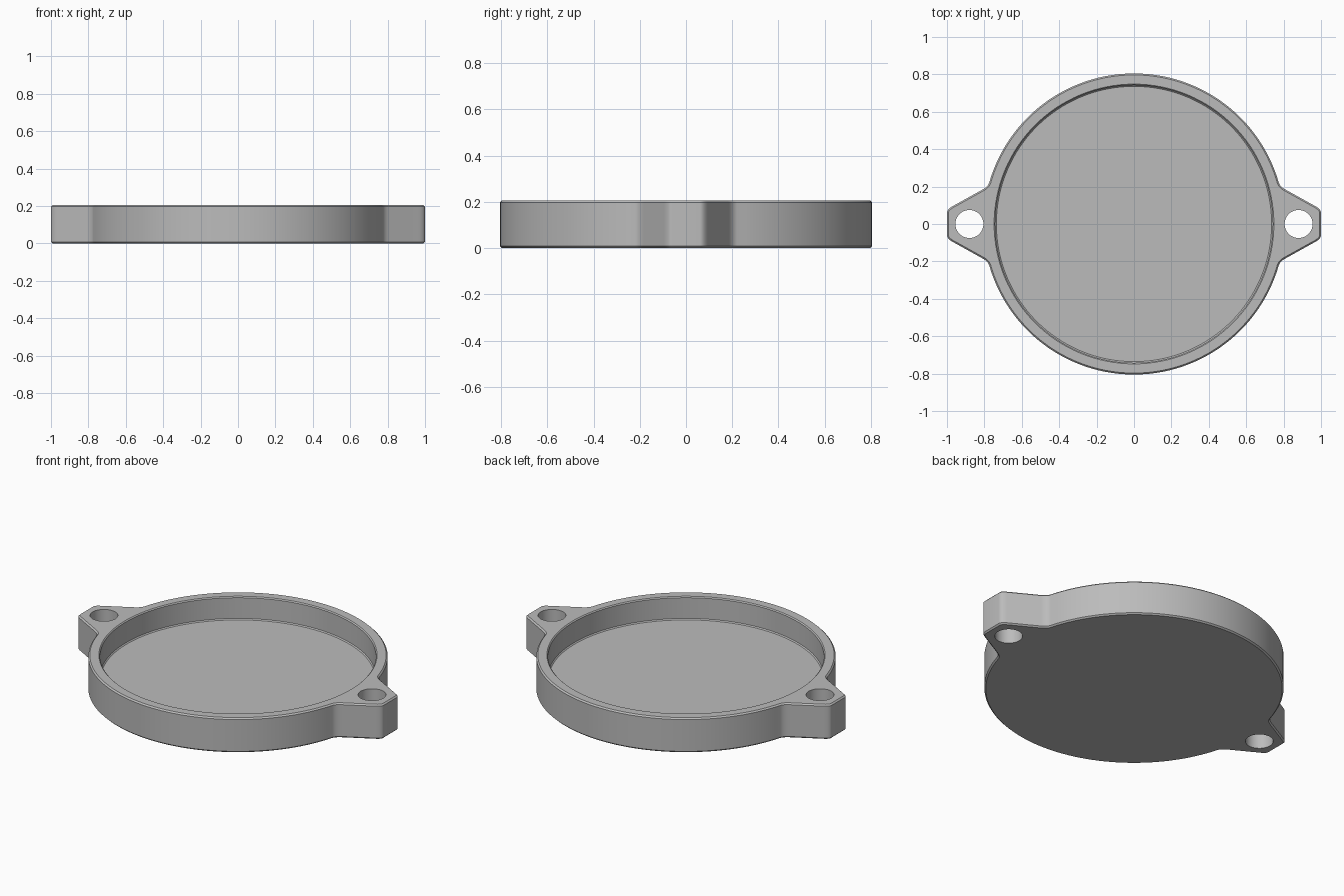
import bpy, bmesh, math
from mathutils import Vector

cube = bpy.data.objects.get("Cube")
if cube:
    bpy.data.objects.remove(cube, do_unlink=True)

HEIGHT, RADIUS, POCKET, FLOOR = 0.205, 0.805, 0.742, 0.07
HOLE_X, HOLE_R = 0.88, 0.075

grey = bpy.data.materials.new("satin grey")
grey.use_nodes = True
colour = (0.5, 0.5, 0.5, 1)
grey.diffuse_color = colour
grey.node_tree.nodes["Principled BSDF"].inputs["Base Color"].default_value = colour


def make_object(name, bm):
    bmesh.ops.recalc_face_normals(bm, faces=bm.faces)
    mesh = bpy.data.meshes.new(name)
    bm.to_mesh(mesh)
    bm.free()
    mesh.materials.append(grey)
    obj = bpy.data.objects.new(name, mesh)
    bpy.context.collection.objects.link(obj)
    return obj


def rounded(a, corner, b, steps=8):
    """Curve from a to b, tangent to the lines through the corner."""
    a, corner, b = Vector(a), Vector(corner), Vector(b)
    ts = [i / steps for i in range(steps + 1)]
    return [a * (1 - t) ** 2 + corner * 2 * t * (1 - t) + b * t * t for t in ts]


def turned(name, profile, x=0, segments=128):
    """Closed round solid from (radius, z) pairs listed bottom to top."""
    bm = bmesh.new()
    rings = []
    for r, z in profile:
        angles = [math.tau * i / segments for i in range(segments)]
        rings.append([bm.verts.new((x + r * math.cos(a), r * math.sin(a), z)) for a in angles])
    for low, high in zip(rings, rings[1:]):
        for i in range(segments):
            j = (i + 1) % segments
            bm.faces.new((low[i], low[j], high[j], high[i]))
    bm.faces.new(rings[0])
    bm.faces.new(rings[-1])
    return make_object(name, bm)


# Outline: one quarter with half a lug, then mirrored round
join = math.radians(16)
quarter = rounded((1, 0.06), (1, 0.08), (0.965, 0.098))
quarter += rounded((0.81, 0.184), (0.781, 0.2),
                   (RADIUS * math.cos(join), RADIUS * math.sin(join)))
arc_steps = 32
for i in range(1, arc_steps + 1):
    a = join + (math.pi / 2 - join) * i / arc_steps
    quarter.append(Vector((RADIUS * math.cos(a), RADIUS * math.sin(a))))
half = quarter + [Vector((-p.x, p.y)) for p in reversed(quarter[:-1])]
outline = half + [Vector((p.x, -p.y)) for p in reversed(half)]

# Body: extruded outline with eased top and bottom edges
bm = bmesh.new()
base = bm.faces.new([bm.verts.new((p.x, p.y, 0)) for p in outline])
top = bmesh.ops.extrude_face_region(bm, geom=[base])["geom"]
bmesh.ops.translate(bm, vec=(0, 0, HEIGHT),
                    verts=[v for v in top if isinstance(v, bmesh.types.BMVert)])
if not any(f.normal.z < -0.9 for f in bm.faces):
    bm.normal_update()
rims = [e for e in bm.edges if abs(e.verts[0].co.z - e.verts[1].co.z) < 1e-5]
bmesh.ops.recalc_face_normals(bm, faces=bm.faces)
bmesh.ops.bevel(bm, geom=rims, offset=0.008, segments=1, affect='EDGES')
body = make_object("cap_body", bm)

# Cutters: shallow round pocket and the two lug holes
ease = 0.006
cutters = [turned("pocket_cutter", [(POCKET - ease, FLOOR), (POCKET, FLOOR + ease),
                                    (POCKET, HEIGHT - ease), (POCKET + 2 * ease, HEIGHT + ease)])]
for side, x in (("left", HOLE_X), ("right", -HOLE_X)):
    cutters.append(turned(side + "_hole_cutter", [(HOLE_R, -0.1), (HOLE_R, HEIGHT + 0.1)], x, 48))

bpy.context.view_layer.objects.active = body
for cutter in cutters:
    cutter.hide_render = True
    cut = body.modifiers.new(cutter.name, 'BOOLEAN')
    cut.operation, cut.solver, cut.object = 'DIFFERENCE', 'EXACT', cutter
    bpy.ops.object.modifier_apply(modifier=cut.name)
    bpy.data.objects.remove(cutter, do_unlink=True)

# Smooth round walls, crisp edges
bpy.ops.object.select_all(action='DESELECT')
body.select_set(True)
bpy.ops.object.shade_smooth_by_angle(angle=math.radians(30))
